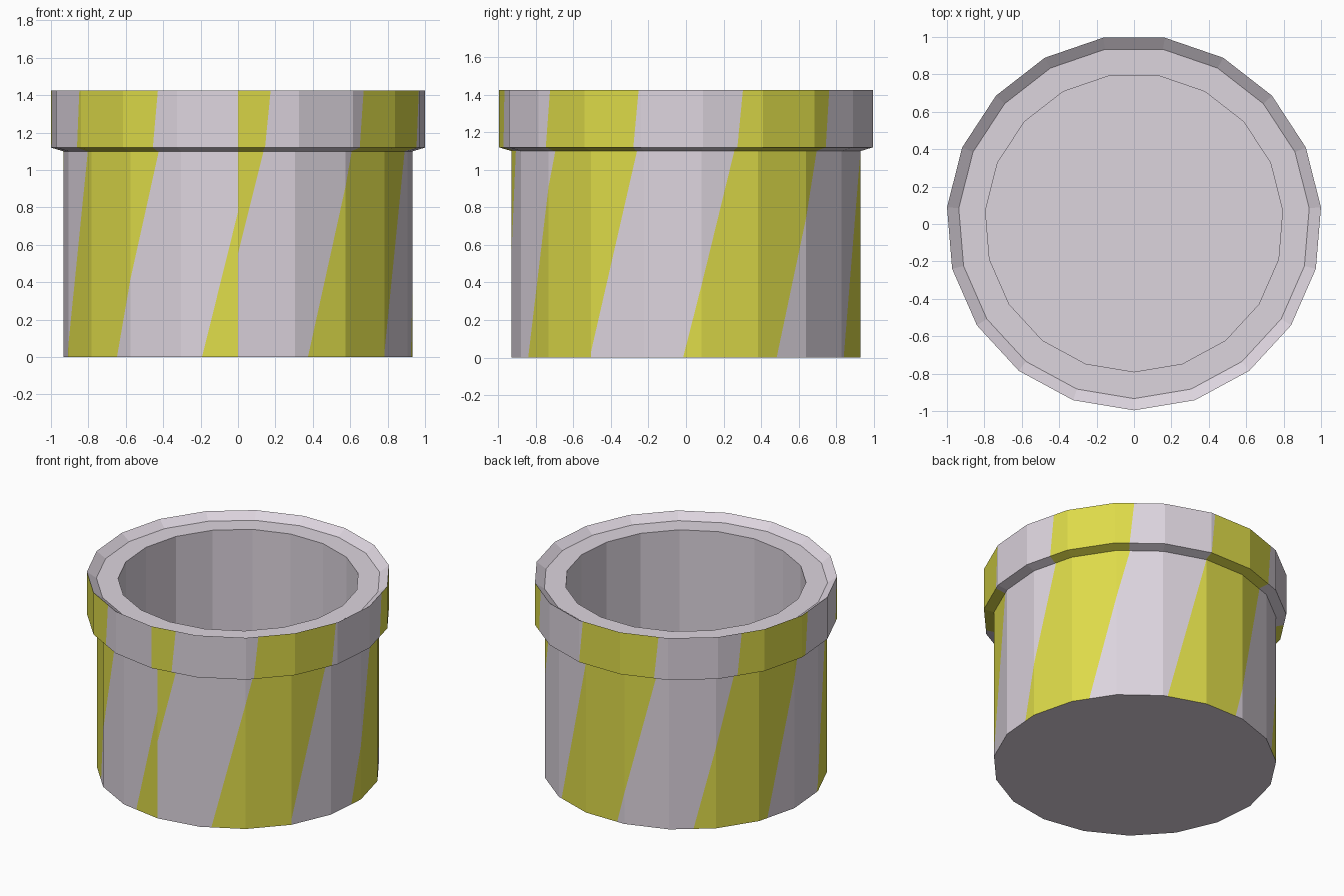
import bpy, bmesh, math
from mathutils import Vector

if "Cube" in bpy.data.objects:
    bpy.data.objects.remove(bpy.data.objects["Cube"])

SIDES = 19
FIRST, STEP = 24.2, 32.42       # first stripe edge and stripe width, degrees
# radius, height from the outer base up over the rim and down to the inner floor
PROFILE = [(0.936, 0), (0.936, 1.10), (1.003, 1.12), (1.003, 1.425),
           (0.94, 1.38), (0.797, 1.38), (0.797, 0.10)]
# outer bands: bottom z, top z, stripe twist at bottom and at top, degrees
BANDS = [(0, 1.10, 0, 16.3), (1.10, 1.12, 16.3, 16.6), (1.12, 1.425, 16.6, 18.4)]


def material(name, rgb):
    m = bpy.data.materials.new(name)
    m.diffuse_color = (*rgb, 1)
    m.use_nodes = True
    m.node_tree.nodes["Principled BSDF"].inputs["Base Color"].default_value = m.diffuse_color
    return m


def point(deg, r, z):
    a = math.radians(deg)
    return Vector((r * math.sin(a), -r * math.cos(a), z))


def angle(v):
    return math.degrees(math.atan2(v.x, -v.y)) % 360


def band_of(face):
    """Index of the outer band a face belongs to, or None for inside and base."""
    c = face.calc_center_median()
    if math.hypot(c.x, c.y) < 0.9 or face.normal.z > 0.3:
        return None
    for i, (z0, z1, _, _) in enumerate(BANDS):
        if z0 < c.z < z1:
            return i
    return None


# Pot body: turned profile with closed base and inner floor
bm = bmesh.new()
rings = [[bm.verts.new(point(360 * i / SIDES, r, z)) for i in range(SIDES)]
         for r, z in PROFILE]
for lo, hi in zip(rings, rings[1:]):
    for i in range(SIDES):
        j = (i + 1) % SIDES
        bm.faces.new((lo[i], lo[j], hi[j], hi[i]))
bm.faces.new(rings[0][::-1])
bm.faces.new(rings[-1])
bm.normal_update()

# Cut the slanted stripe edges into the outer bands (seam at the front)
for b, (z0, z1, t0, t1) in enumerate(BANDS):
    for k in range(-1, 11):
        a0, a1 = FIRST + k * STEP + t0, FIRST + k * STEP + t1
        mid = (a0 + a1) / 2
        p0, p1 = point(a0, 0.97, z0), point(a1, 0.97, z1)
        faces = [f for f in bm.faces if band_of(f) == b
                 and abs(angle(f.calc_center_median()) - mid) < 40]
        if not faces:
            continue
        geom = set(faces)
        for f in faces:
            geom.update(f.edges)
            geom.update(f.verts)
        bmesh.ops.bisect_plane(bm, geom=list(geom), dist=1e-5, plane_co=p0,
                               plane_no=(p1 - p0).cross(point(mid, 1, 0)).normalized())
        bm.normal_update()

# Colour alternate stripes
for f in bm.faces:
    b = band_of(f)
    if b is None:
        continue
    z0, z1, t0, t1 = BANDS[b]
    c = f.calc_center_median()
    twist = t0 + (t1 - t0) * (c.z - z0) / (z1 - z0)
    k = math.floor((angle(c) - twist - FIRST) / STEP)
    f.material_index = 1 if k % 2 == 0 else 0

mesh = bpy.data.meshes.new("striped_pot")
bm.to_mesh(mesh)
bm.free()
mesh.materials.append(material("pale_lilac_grey", (0.72, 0.66, 0.73)))
mesh.materials.append(material("yellow", (0.73, 0.71, 0.067)))
pot = bpy.data.objects.new("striped_pot", mesh)
pot.location.y = 0.0066
bpy.context.collection.objects.link(pot)
